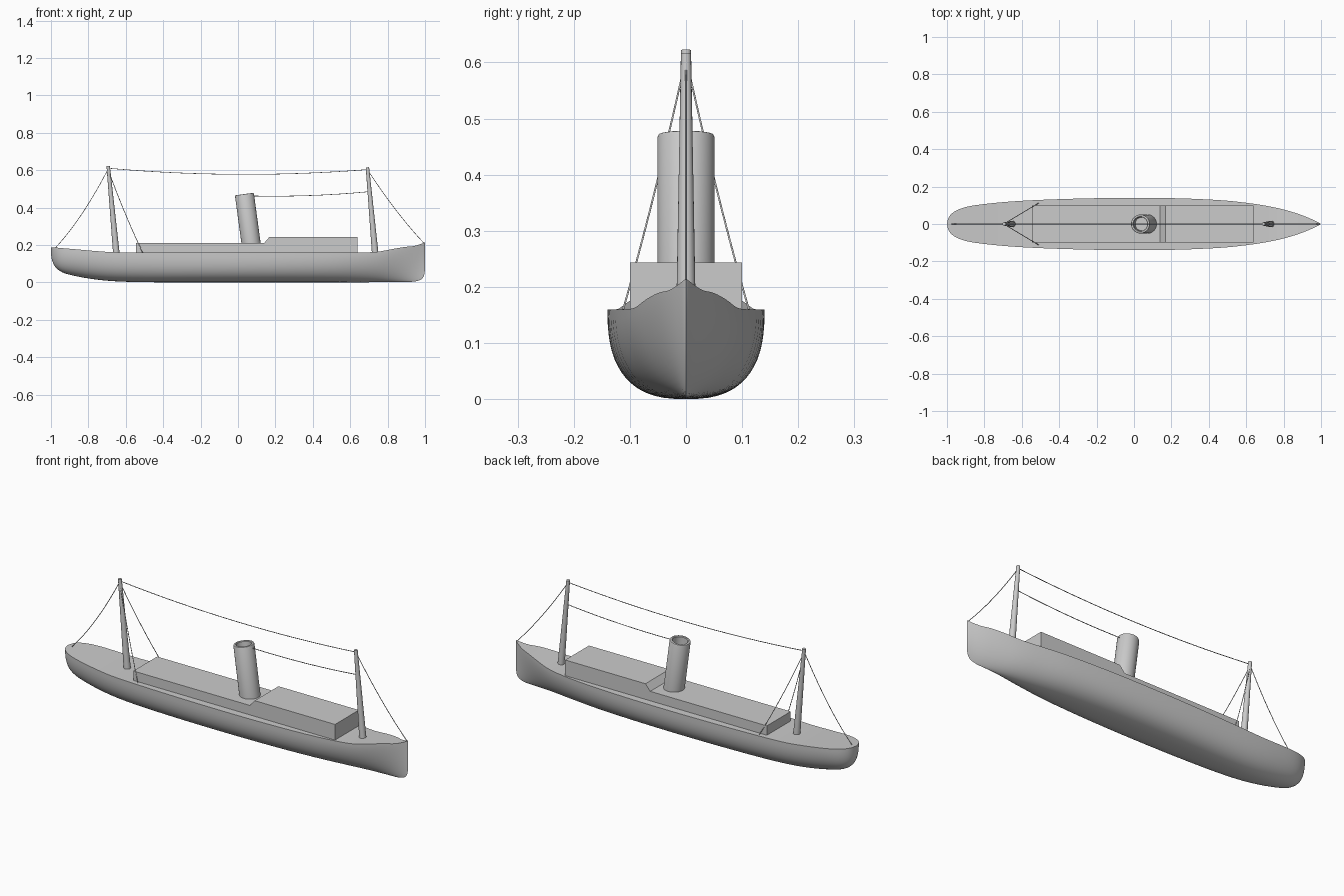
import bpy, bmesh, math
from mathutils import Vector

if "Cube" in bpy.data.objects:
    bpy.data.objects.remove(bpy.data.objects["Cube"])

grey = bpy.data.materials.new("light_grey")
grey.diffuse_color = (0.6, 0.6, 0.6, 1)
grey.use_nodes = True
grey.node_tree.nodes["Principled BSDF"].inputs["Base Color"].default_value = grey.diffuse_color


def finish(name, bm, smooth=None):
    bmesh.ops.remove_doubles(bm, verts=bm.verts, dist=1e-5)
    bmesh.ops.recalc_face_normals(bm, faces=bm.faces)
    mesh = bpy.data.meshes.new(name)
    bm.to_mesh(mesh)
    bm.free()
    mesh.materials.append(grey)
    ob = bpy.data.objects.new(name, mesh)
    bpy.context.collection.objects.link(ob)
    if smooth:
        bpy.ops.object.select_all(action='DESELECT')
        ob.select_set(True)
        bpy.context.view_layer.objects.active = ob
        bpy.ops.object.shade_smooth_by_angle(angle=math.radians(smooth))
    return ob


# Hull stations: x, half width, deck height, keel height, section fullness
STATIONS = [
    (-1.0, 0.0, .187, .15, 2.2), (-.993, .03, .187, .115, 2.2),
    (-.975, .055, .186, .08, 2.2), (-.94, .077, .183, .054, 2.2),
    (-.88, .095, .178, .036, 2.2), (-.78, .109, .169, .018, 2.3),
    (-.66, .120, .161, .006, 2.4), (-.5, .129, .16, .001, 2.5),
    (-.25, .137, .16, 0, 2.6), (0, .14, .16, 0, 2.6),
    (.25, .137, .16, 0, 2.5), (.48, .126, .16, 0, 2.3),
    (.64, .108, .16, 0, 2.0), (.74, .091, .163, .001, 1.8),
    (.82, .072, .177, .001, 1.6), (.89, .050, .189, .002, 1.45),
    (.94, .030, .194, .004, 1.35), (.975, .014, .204, .013, 1.3),
    (.993, .005, .211, .032, 1.3), (1.0, 0, .214, .07, 1.3)]


def spline(rows, steps):
    # Smooth interpolation through the stations
    pad = [rows[0]] + rows + [rows[-1]]
    out = []
    for p0, p1, p2, p3 in zip(pad, pad[1:], pad[2:], pad[3:]):
        for k in range(steps):
            t = k / steps
            out.append([.5 * (2*b + (c-a)*t + (2*a-5*b+4*c-d)*t*t + (3*b-a-3*c+d)*t**3)
                        for a, b, c, d in zip(p0, p1, p2, p3)])
    return out + [rows[-1]]


def build_hull():
    bm = bmesh.new()
    rings, n = [], 32
    for x, w, deck, keel, full in spline(STATIONS, 3):
        ring = []
        for i in range(n + 1):
            a = math.pi * i / n
            c, s = math.cos(a), max(0, math.sin(a))
            if i == n // 2:
                c = 0
            if i == n:
                s = 0
            y = math.copysign(abs(c) ** (2 / full), c) * max(w, 0)
            z = deck - (deck - max(keel, 0)) * s ** (2 / full)
            ring.append(bm.verts.new((x, y, z)))
        rings.append(ring)
    for a, b in zip(rings, rings[1:]):
        for i in range(n):
            bm.faces.new((a[i], a[i+1], b[i+1], b[i]))
        bm.faces.new((a[n], a[0], b[0], b[n]))      # deck strip
    bmesh.ops.dissolve_degenerate(bm, dist=1e-5, edges=bm.edges)
    finish("hull", bm, 40)


def build_deckhouse():
    # Side profile extruded across the ship, raised towards the bow
    prof = [(-.545, .15), (.64, .15), (.64, .243), (.168, .243), (.14, .21), (-.545, .21)]
    bm = bmesh.new()
    f = bm.faces.new([bm.verts.new((x, -.1, z)) for x, z in prof])
    ext = bmesh.ops.extrude_face_region(bm, geom=[f])
    bmesh.ops.translate(bm, vec=(0, .2, 0),
                        verts=[v for v in ext['geom'] if isinstance(v, bmesh.types.BMVert)])
    finish("deckhouse", bm)


def lathe(name, base, top, prof, n=32):
    # Turned part about a raked axis; profile is (radius, distance from top)
    base, top = Vector(base), Vector(top)
    axis = (top - base).normalized()
    side = Vector((0, 1, 0))
    other = axis.cross(side)
    bm = bmesh.new()
    rings = []
    for r, h in prof:
        rings.append([bm.verts.new(top + axis * h + r * (
            side * math.cos(2*math.pi*i/n) + other * math.sin(2*math.pi*i/n)))
            for i in range(n)])
    for a, b in zip(rings, rings[1:]):
        for i in range(n):
            j = (i + 1) % n
            bm.faces.new((a[i], a[j], b[j], b[i]))
    bm.faces.new(rings[0])
    bm.faces.new(rings[-1])
    finish(name, bm, 35)


def wire(name, a, b, sag):
    # Thin hanging rope with a parabolic droop
    a, b = Vector(a), Vector(b)
    cu = bpy.data.curves.new(name, 'CURVE')
    cu.dimensions = '3D'
    cu.bevel_depth = .0018
    cu.bevel_resolution = 1
    cu.use_fill_caps = True
    sp = cu.splines.new('POLY')
    n = 16
    sp.points.add(n)
    for i in range(n + 1):
        t = i / n
        p = a.lerp(b, t)
        sp.points[i].co = (p.x, p.y, p.z - 4 * sag * t * (1 - t), 1)
    ob = bpy.data.objects.new(name, cu)
    bpy.context.collection.objects.link(ob)
    cu.materials.append(grey)
    bpy.ops.object.select_all(action='DESELECT')
    ob.select_set(True)
    bpy.context.view_layer.objects.active = ob
    bpy.ops.object.convert(target='MESH')


build_hull()
build_deckhouse()

# Raked hollow funnel with a rounded lip
lathe("funnel", (.071, 0, .2), (.034, 0, .472),
      [(.051, -.272), (.051, -.006), (.049, -.001), (.046, 0),
       (.040, 0), (.037, -.003), (.036, -.06)], 40)

# Tapered masts
for name, xb, xt, zt in (("aft_mast", -.650, -.694, .622), ("fore_mast", .734, .692, .615)):
    length = (Vector((xb, 0, .15)) - Vector((xt, 0, zt))).length
    lathe(name, (xb, 0, .15), (xt, 0, zt), [(.0175, -length), (.009, 0)], 20)

# Rigging
wire("main_stay", (-.692, 0, .61), (.692, 0, .603), .029)
wire("funnel_stay", (.08, 0, .462), (.70, 0, .485), .009)
wire("stern_stay", (-.692, 0, .61), (-.975, 0, .186), .03)
wire("bow_stay", (.692, 0, .603), (.993, 0, .211), .018)
for side, label in ((-1, "starboard"), (1, "port")):
    wire(label + "_shroud", (-.69, .004 * side, .59), (-.51, .112 * side, .16), .014)
